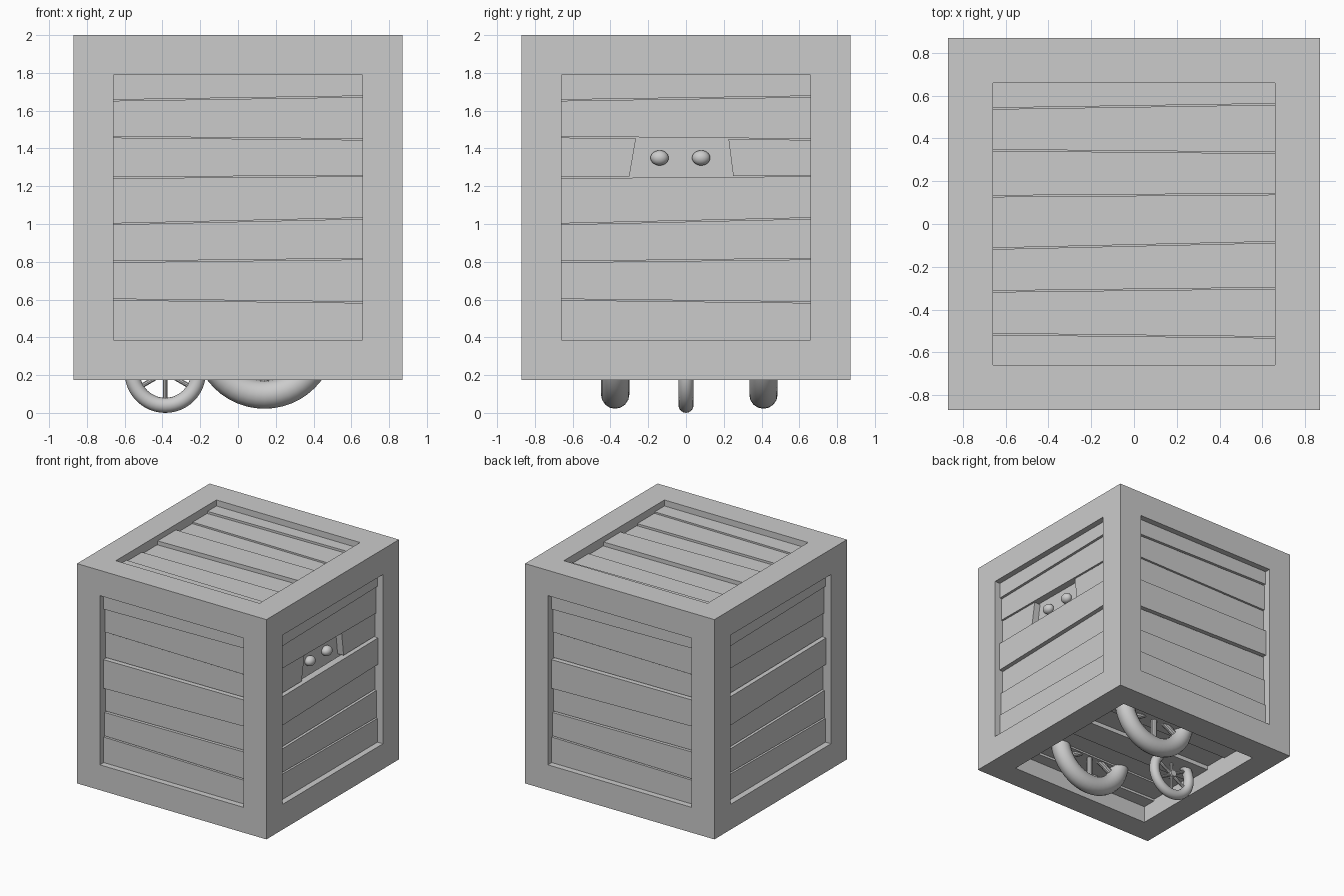
import bpy, bmesh, math
from mathutils import Matrix, Vector

if "Cube" in bpy.data.objects:
    bpy.data.objects.remove(bpy.data.objects["Cube"])

grey = bpy.data.materials.new("plain grey")
grey.diffuse_color = (0.6, 0.6, 0.6, 1)
grey.use_nodes = True
grey.node_tree.nodes["Principled BSDF"].inputs["Base Color"].default_value = grey.diffuse_color


def finish(name, bm, smooth=False):
    bmesh.ops.recalc_face_normals(bm, faces=bm.faces)
    me = bpy.data.meshes.new(name)
    bm.to_mesh(me)
    bm.free()
    me.materials.append(grey)
    if smooth:
        for p in me.polygons:
            p.use_smooth = True
    ob = bpy.data.objects.new(name, me)
    bpy.context.collection.objects.link(ob)
    return ob


def box(name, x0, x1, y0, y1, z0, z1):
    bm = bmesh.new()
    m = Matrix.Translation(((x0 + x1) / 2, (y0 + y1) / 2, (z0 + z1) / 2))
    m = m @ Matrix.Diagonal((x1 - x0, y1 - y0, z1 - z0, 1))
    bmesh.ops.create_cube(bm, size=1, matrix=m)
    return finish(name, bm)


def prism(name, pts, w0, w1, matrix):
    bm = bmesh.new()
    a = [bm.verts.new(matrix @ Vector((u, v, w0))) for u, v in pts]
    b = [bm.verts.new(matrix @ Vector((u, v, w1))) for u, v in pts]
    bm.faces.new(a)
    bm.faces.new(b)
    for i in range(len(pts)):
        j = (i + 1) % len(pts)
        bm.faces.new((a[i], a[j], b[j], b[i]))
    return finish(name, bm)


# Crate frame: beams around bottom and top, posts at the corners
H, I = 0.87, 0.66
for level, z0, z1 in (("bottom", 0.175, 0.385), ("top", 1.79, 2.0)):
    for side, s in (("left", -1), ("right", 1)):
        xs = sorted((s * I, s * H))
        box(f"{level}_{side}_beam", *xs, -H, H, z0, z1)
    for side, s in (("front", -1), ("back", 1)):
        ys = sorted((s * I, s * H))
        box(f"{level}_{side}_beam", -I, I, *ys, z0, z1)
for sx in (-1, 1):
    for sy in (-1, 1):
        box("corner_post", *sorted((sx * I, sx * H)), *sorted((sy * I, sy * H)), 0.385, 1.79)

# Solid core behind the planks
box("inner_box", -0.74, 0.74, -0.74, 0.74, 0.36, 1.87)

# Seven uneven planks per panel: (left, right) heights of the joints, then depths
joints = [(-0.515, -0.53), (-0.315, -0.30), (-0.115, -0.085),
          (0.13, 0.14), (0.345, 0.333), (0.54, 0.56)]
depths = [0.05, 0.06, 0.075, 0.045, 0.075, 0.065, 0.05]
GAP, E = 0.003, 0.67


def panel(name, matrix, low, high, slot=False):
    edges = [(low, low)] + joints + [(high, high)]
    for i, d in enumerate(depths):
        (l0, r0), (l1, r1) = edges[i], edges[i + 1]

        def lo(u):
            return l0 + (r0 - l0) * (u + I) / (2 * I) + GAP

        def hi(u):
            return l1 + (r1 - l1) * (u + I) / (2 * I) - GAP

        # bottom and top ends of each piece; the slot splits one plank in two
        spans = [(-E, -E, E, E)]
        if slot and i == 4:
            spans = [(-E, -E, -0.30, -0.265), (0.25, 0.225, E, E)]
        for a0, a1, b0, b1 in spans:
            pts = [(a0, lo(a0)), (b0, lo(b0)), (b1, hi(b1)), (a1, hi(a1))]
            prism(f"{name}_plank", pts, H - d, H - d - 0.06, matrix)


upright = Matrix.Translation((0, 0, 1.115)) @ Matrix.Rotation(math.pi / 2, 4, 'X')
for k, side in enumerate(("front", "right", "back", "left")):
    panel(side, Matrix.Rotation(k * math.pi / 2, 4, 'Z') @ upright, -0.74, 0.685, side == "right")
panel("top", Matrix.Translation((0, 0, 1.13)), -E, E)
panel("bottom", Matrix.Translation((0, 0, 1.135)) @ Matrix.Rotation(math.pi, 4, 'X'), -E, E)

# Eyes peering out of the slot
for y in (-0.14, 0.08):
    bm = bmesh.new()
    m = Matrix.Translation((0.76, y, 1.35)) @ Matrix.Diagonal((0.04, 0.048, 0.04, 1))
    bmesh.ops.create_uvsphere(bm, u_segments=24, v_segments=14, radius=1, matrix=m)
    finish("eye", bm, True)


# Wheels: round tyre, hub and six spokes
def wheel(name, x, y, z, radius, tube):
    bm = bmesh.new()
    n, m, R = 48, 16, radius - tube
    ring = []
    for i in range(n):
        a = 2 * math.pi * i / n
        row = []
        for j in range(m):
            b = 2 * math.pi * j / m
            r = R + tube * math.cos(b)
            row.append(bm.verts.new((x + r * math.cos(a), y + tube * math.sin(b), z + r * math.sin(a))))
        ring.append(row)
    for i in range(n):
        for j in range(m):
            p, q = ring[i], ring[(i + 1) % n]
            bm.faces.new((p[j], q[j], q[(j + 1) % m], p[(j + 1) % m]))
    finish(name + "_tyre", bm, True)
    bm = bmesh.new()
    centre = Matrix.Translation((x, y, z))
    for k in range(6):
        t = centre @ Matrix.Rotation(k * math.pi / 3, 4, 'Y') @ Matrix.Translation((0, 0, R / 2))
        bmesh.ops.create_cone(bm, segments=10, radius1=tube * 0.32, radius2=tube * 0.32, depth=R, matrix=t)
    bmesh.ops.create_cone(bm, cap_ends=True, segments=16, radius1=tube * 0.7, radius2=tube * 0.7,
                          depth=tube * 1.4, matrix=centre @ Matrix.Rotation(math.pi / 2, 4, 'X'))
    finish(name + "_spokes", bm)


wheel("large_front_wheel", 0.14, -0.375, 0.40, 0.378, 0.075)
wheel("large_back_wheel", 0.14, 0.41, 0.40, 0.378, 0.075)
wheel("small_wheel", -0.385, 0, 0.215, 0.215, 0.04)
